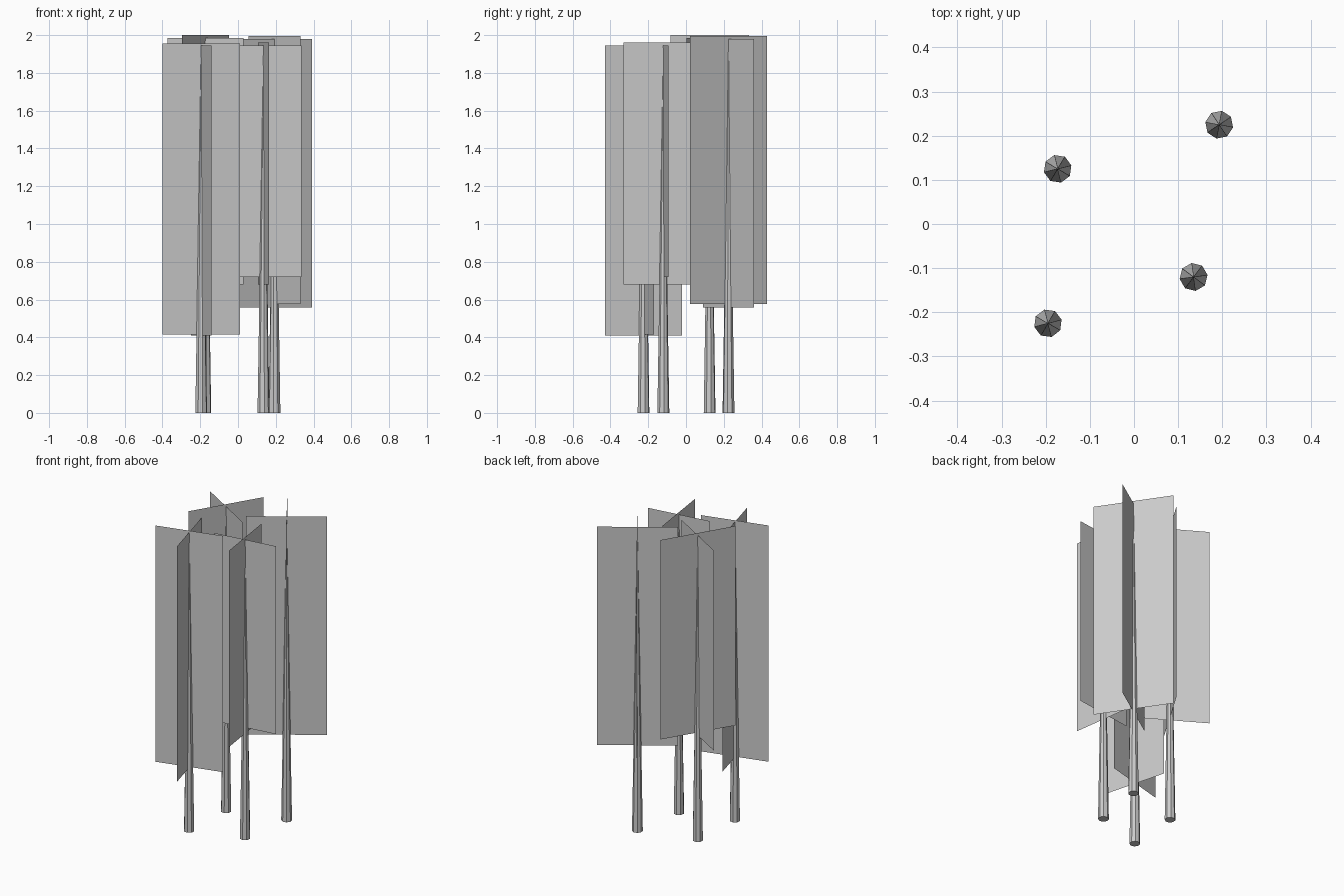
import bpy
import bmesh
import math
from mathutils import Matrix, Vector

cube = bpy.data.objects.get("Cube")
if cube:
    bpy.data.objects.remove(cube, do_unlink=True)

grey = bpy.data.materials.new("plain_grey")
grey.use_nodes = True
grey.diffuse_color = (0.6, 0.6, 0.6, 1)
grey.node_tree.nodes["Principled BSDF"].inputs["Base Color"].default_value = (0.6, 0.6, 0.6, 1)


def add_object(name, bm, location, angle):
    mesh = bpy.data.meshes.new(name)
    bm.to_mesh(mesh)
    bm.free()
    mesh.materials.append(grey)
    obj = bpy.data.objects.new(name, mesh)
    obj.location = location
    obj.rotation_euler.z = angle
    bpy.context.collection.objects.link(obj)
    return obj


def add_trunk(name, location, angle, height):
    # Slender eight-sided trunk tapering to a point
    bm = bmesh.new()
    bmesh.ops.create_cone(bm, cap_ends=True, segments=8, radius1=0.032, radius2=0.0005,
                          depth=height, matrix=Matrix.Translation((0, 0, height / 2)))
    add_object(name, bm, location, angle)


def add_card(name, location, angle, half_width, bottom, top):
    # Flat upright foliage card, a single sheet
    bm = bmesh.new()
    corners = [(-half_width, bottom), (half_width, bottom), (half_width, top), (-half_width, top)]
    bm.faces.new([bm.verts.new(Vector((x, 0, z))) for x, z in corners])
    add_object(name, bm, location, angle)


# Each tree: name, x, y, turn in degrees, then (half width, bottom, top) of its two cards
trees = [
    ("front_right_tree", -0.195, -0.225, 15, (0.212, 0.415, 1.955), (0.21, 0.41, 1.945)),
    ("front_left_tree", 0.135, -0.12, 8, (0.204, 0.72, 1.945), (0.212, 0.68, 1.96)),
    ("back_right_tree", -0.173, 0.125, -31, (0.235, 0.68, 1.985), (0.242, 0.7, 2.0)),
    ("back_left_tree", 0.193, 0.225, 34, (0.24, 0.557, 1.98), (0.247, 0.577, 1.995)),
]

for name, x, y, turn, wide_card, cross_card in trees:
    spot = (x, y, 0)
    angle = math.radians(turn)
    add_trunk(name + "_trunk", spot, angle, wide_card[2])
    add_card(name + "_wide_card", spot, angle, *wide_card)
    add_card(name + "_cross_card", spot, angle + math.pi / 2, *cross_card)
